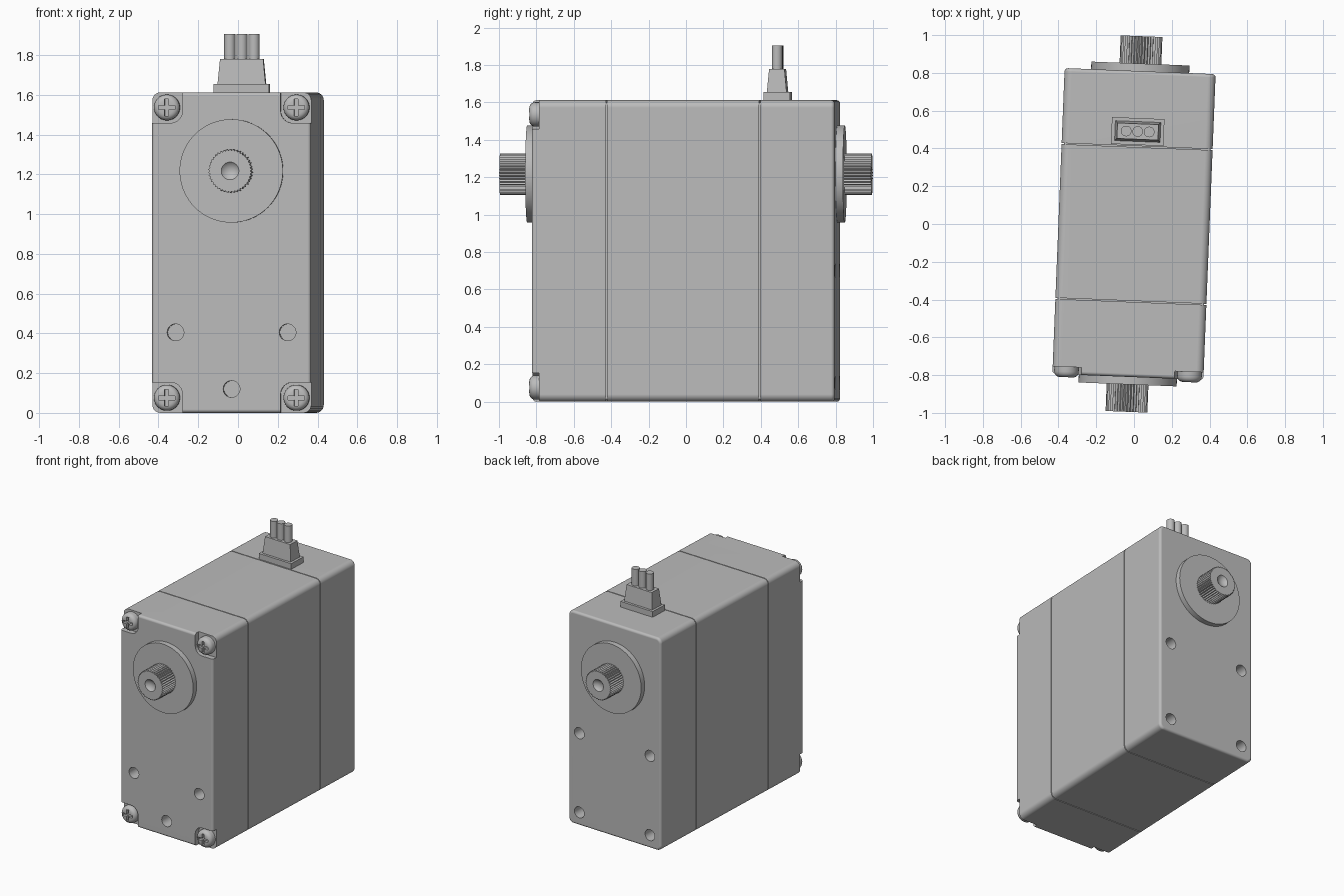
import bpy, bmesh, math
from mathutils import Matrix, Vector

cube = bpy.data.objects.get("Cube")
if cube:
    bpy.data.objects.remove(cube, do_unlink=True)

W, D, H = 0.80, 0.81, 1.612        # width, half depth, height of the case
SEAM, GAP = 0.41, 0.003            # seam position and half width
SHAFT_Z = 1.217
TURN = math.radians(-2.3)          # whole unit stands slightly turned

grey = bpy.data.materials.new("plain grey")
grey.use_nodes = True
grey.diffuse_color = (0.5, 0.5, 0.5, 1)
grey.node_tree.nodes["Principled BSDF"].inputs["Base Color"].default_value = (0.5, 0.5, 0.5, 1)

parts = []


def add(name, bm):
    bmesh.ops.recalc_face_normals(bm, faces=bm.faces)
    mesh = bpy.data.meshes.new(name)
    bm.to_mesh(mesh)
    bm.free()
    mesh.materials.append(grey)
    ob = bpy.data.objects.new(name, mesh)
    bpy.context.collection.objects.link(ob)
    parts.append(ob)
    return ob


def box_bm(lo, hi):
    bm = bmesh.new()
    lo, hi = Vector(lo), Vector(hi)
    bmesh.ops.create_cube(bm, size=1, matrix=Matrix.Translation((lo + hi) / 2)
                          @ Matrix.Diagonal((*(hi - lo), 1)))
    return bm


def bevel(bm, rule, offset, segments):
    edges = [e for e in bm.edges if rule(e.verts[0].co, e.verts[1].co)]
    bmesh.ops.bevel(bm, geom=edges, offset=offset, segments=segments,
                    profile=0.5, affect='EDGES')


def along_y(a, b):
    return abs(a.y - b.y) > 0.01


def at_y(y):
    return lambda a, b: abs(a.y - y) < 1e-4 and abs(b.y - y) < 1e-4


def rod_bm(x, z, r, y0, y1, sides=48):
    """Cylinder lying along y."""
    bm = bmesh.new()
    bmesh.ops.create_cone(bm, cap_ends=True, segments=sides, radius1=r, radius2=r,
                          depth=abs(y1 - y0),
                          matrix=Matrix.Translation((x, (y0 + y1) / 2, z))
                          @ Matrix.Rotation(math.pi / 2, 4, 'X'))
    return bm


def cut(ob, cutter_bms):
    """Subtract each cutter and bake the result."""
    for bm in cutter_bms:
        cutter = add("cutter", bm)
        parts.remove(cutter)
        cutter.hide_render = True
        mod = ob.modifiers.new("cut", 'BOOLEAN')
        mod.operation, mod.solver, mod.object = 'DIFFERENCE', 'EXACT', cutter
        deps = bpy.context.evaluated_depsgraph_get()
        baked = bpy.data.meshes.new_from_object(ob.evaluated_get(deps))
        ob.modifiers.clear()
        ob.data = baked
        bpy.data.objects.remove(cutter, do_unlink=True)


def case_section(name, y0, y1, outer=None):
    bm = box_bm((-W / 2, y0, 0), (W / 2, y1, H))
    bevel(bm, along_y, 0.04, 6)
    if outer is not None:
        bevel(bm, at_y(outer), 0.018, 4)
    return add(name, bm)


# Case: three sections around a recessed core that shows as seams
front = case_section("front_cover", -D, -SEAM - GAP, -D)
middle = case_section("middle_case", -SEAM + GAP, SEAM - GAP)
back = case_section("back_cover", SEAM + GAP, D, D)
core = add("seam_core", box_bm((-W / 2 + 0.012, -SEAM - 0.02, 0.012),
                               (W / 2 - 0.012, SEAM + 0.02, H - 0.012)))

# Mounting holes
cut(front, [rod_bm(x, z, 0.042, -D - 0.1, -D + 0.1, 32)
            for x, z in ((-0.282, 0.405), (0.282, 0.405), (0, 0.12))])
cut(back, [rod_bm(x, z, 0.042, D - 0.1, D + 0.1, 32)
           for x in (-0.305, 0.305) for z in (0.10, 0.70)])

# Corner pockets with cross-head screws
SCREW_X, FLOOR = 0.326, -0.77
for sx, side in ((-1, "right"), (1, "left")):
    for z, sz, level in ((0.076, -1, "lower"), (H - 0.076, 1, "upper")):
        x = sx * SCREW_X
        xs = sorted((sx * 0.247, sx * 0.5))
        zs = sorted((z - sz * 0.078, z + sz * 0.2))
        pocket = box_bm((xs[0], -D - 0.1, zs[0]), (xs[1], FLOOR, zs[1]))
        bevel(pocket, along_y, 0.06, 6)
        cut(front, [pocket])
        head = rod_bm(x, z, 0.065, FLOOR + 0.01, -0.825)
        bevel(head, at_y(-0.825), 0.03, 5)
        screw = add(f"{level}_{side}_screw", head)
        cut(screw, [box_bm((x - a, -0.9, z - b), (x + a, -0.803, z + b))
                    for a, b in ((0.042, 0.01), (0.01, 0.042))])

# Collar and splined shaft on both ends
TEETH = 42
for s, end in ((-1, "front"), (1, "back")):
    add(f"{end}_collar", rod_bm(0, SHAFT_Z, 0.26, s * (D - 0.02), s * 0.85, 72))
    bm = bmesh.new()
    ring = []
    for i in range(TEETH * 2):
        a = math.pi * i / TEETH
        r = 0.111 if i % 2 else 0.102
        ring.append(bm.verts.new((r * math.cos(a), s * 0.84, SHAFT_Z + r * math.sin(a))))
    face = bm.faces.new(ring)
    tip = bmesh.ops.extrude_face_region(bm, geom=[face])["geom"]
    bmesh.ops.translate(bm, vec=(0, s * 0.155, 0),
                        verts=[v for v in tip if isinstance(v, bmesh.types.BMVert)])
    shaft = add(f"{end}_shaft", bm)
    dimple = bmesh.new()
    bmesh.ops.create_uvsphere(dimple, u_segments=24, v_segments=24, radius=0.06,
                              matrix=Matrix.Translation((0, s * 1.035, SHAFT_Z)))
    cut(shaft, [dimple])

# Cable connector on top
PLUG_Y = 0.49
add("plug_base", box_bm((-0.139, PLUG_Y - 0.071, H - 0.02), (0.139, PLUG_Y + 0.071, 1.655)))
plug = box_bm((-0.122, PLUG_Y - 0.054, 1.64), (0.122, PLUG_Y + 0.054, 1.78))
for v in plug.verts:
    if v.co.z > 1.7:
        v.co.x *= 0.89
        v.co.y = PLUG_Y + (v.co.y - PLUG_Y) * 0.76
add("plug_body", plug)
for i, label in enumerate(("right", "middle", "left")):
    bm = bmesh.new()
    bmesh.ops.create_cone(bm, cap_ends=True, segments=32, radius1=0.028, radius2=0.028,
                          depth=0.14, matrix=Matrix.Translation(((i - 1) * 0.061, PLUG_Y, 1.835)))
    add(f"{label}_wire", bm)

# Turn the unit and finish the shading
bpy.ops.object.select_all(action='DESELECT')
for ob in parts:
    ob.rotation_euler.z = TURN
    ob.select_set(True)
bpy.context.view_layer.objects.active = parts[0]
bpy.ops.object.shade_smooth_by_angle(angle=math.radians(30))
for ob in (front, middle, back):
    ob.modifiers.new("even_shading", 'WEIGHTED_NORMAL').keep_sharp = True
